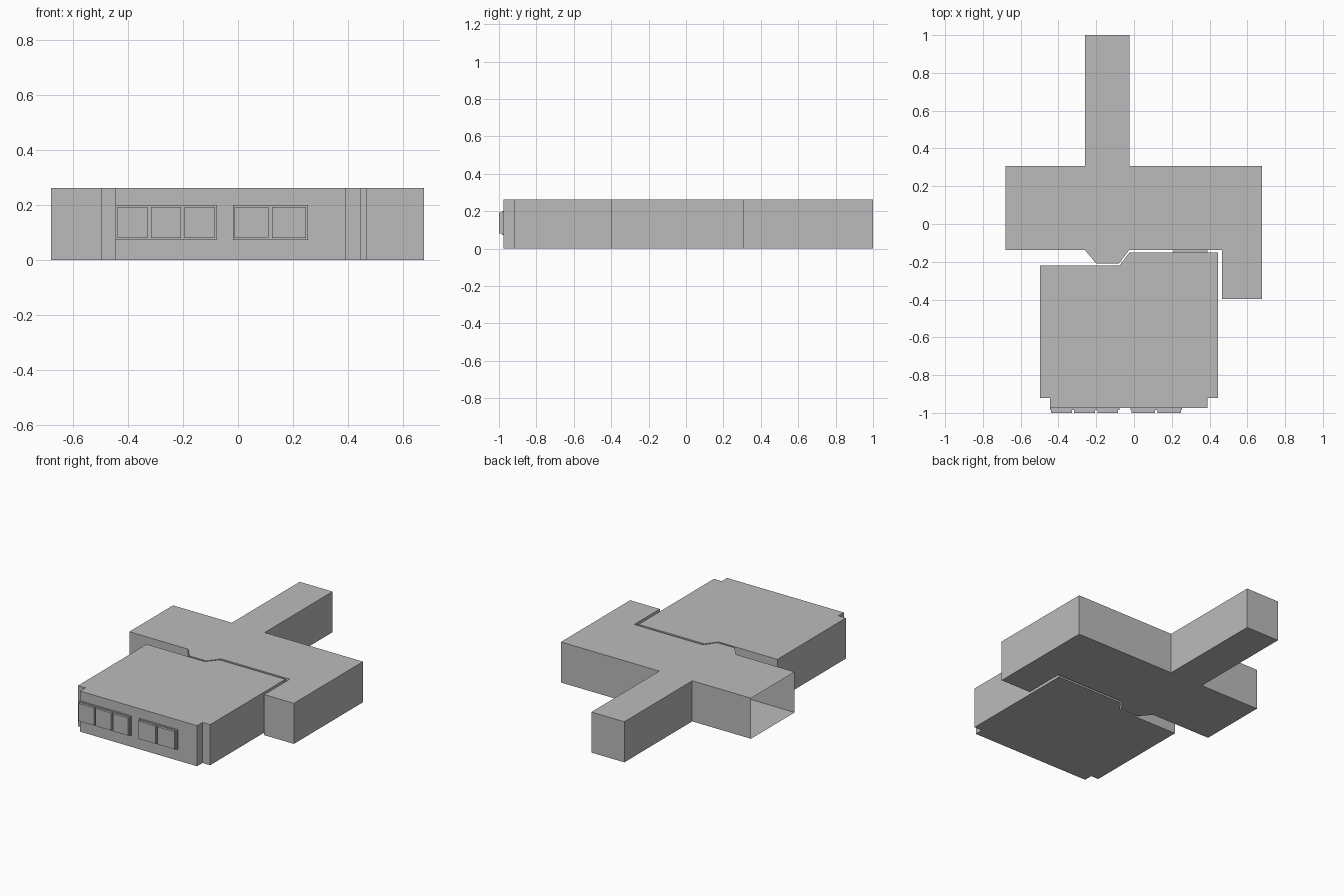
import bpy, bmesh

cube = bpy.data.objects.get("Cube")
if cube:
    bpy.data.objects.remove(cube, do_unlink=True)

HEIGHT = 0.262

grey = bpy.data.materials.new("plain grey")
grey.use_nodes = True
colour = (0.5, 0.5, 0.5, 1)
grey.diffuse_color = colour
grey.node_tree.nodes["Principled BSDF"].inputs["Base Color"].default_value = colour


def extrude_plan(name, outline, bottom=0.0, top=HEIGHT, open_edge=None):
    """Raise a plan outline into walls with floor and roof; open_edge skips one wall."""
    bm = bmesh.new()
    low = [bm.verts.new((x, y, bottom)) for x, y in outline]
    high = [bm.verts.new((x, y, top)) for x, y in outline]
    bm.faces.new(low[::-1])
    bm.faces.new(high)
    count = len(outline)
    for i in range(count):
        j = (i + 1) % count
        if i != open_edge:
            bm.faces.new((low[i], low[j], high[j], high[i]))
    mesh = bpy.data.meshes.new(name)
    bm.to_mesh(mesh)
    bm.free()
    mesh.materials.append(grey)
    obj = bpy.data.objects.new(name, mesh)
    bpy.context.collection.objects.link(obj)
    return obj


def box(name, x0, x1, y0, y1, z0, z1):
    return extrude_plan(name, [(x0, y0), (x1, y0), (x1, y1), (x0, y1)], z0, z1)


# Corridor wing: cross hall, rear passage, side leg and angled bay; its -x end is open
extrude_plan("corridor_wing", [
    (-0.68, -0.137), (-0.26, -0.137), (-0.2, -0.21), (-0.08, -0.21),
    (-0.025, -0.137), (0.465, -0.137), (0.465, -0.397), (0.677, -0.397),
    (0.677, 0.308), (-0.025, 0.308), (-0.025, 1.0), (-0.26, 1.0),
    (-0.26, 0.308), (-0.68, 0.308)], open_edge=13)

# Main room with stepped front corners and a slanted rear step
extrude_plan("main_room", [
    (-0.445, -0.975), (0.39, -0.975), (0.39, -0.92), (0.445, -0.92),
    (0.445, -0.152), (-0.025, -0.152), (-0.078, -0.221), (-0.498, -0.221),
    (-0.498, -0.92), (-0.445, -0.92)])

# Front windows: a backing frame with raised panes
SILL, LINTEL = 0.073, 0.2
for side, x0, x1, panes in (("right", -0.445, -0.077, 3), ("left", -0.018, 0.255, 2)):
    box(f"window_frame_{side}", x0, x1, -0.985, -0.975, SILL, LINTEL)
    pitch = (x1 - x0) / panes
    for i in range(panes):
        start = x0 + i * pitch
        box(f"window_pane_{side}_{i + 1}", start + 0.006, start + pitch - 0.007,
            -1.0, -0.985, SILL + 0.007, LINTEL - 0.006)

# Connecting opening between the room and the corridor
box("rear_opening", 0.21, 0.388, -0.152, -0.137, SILL, LINTEL)
